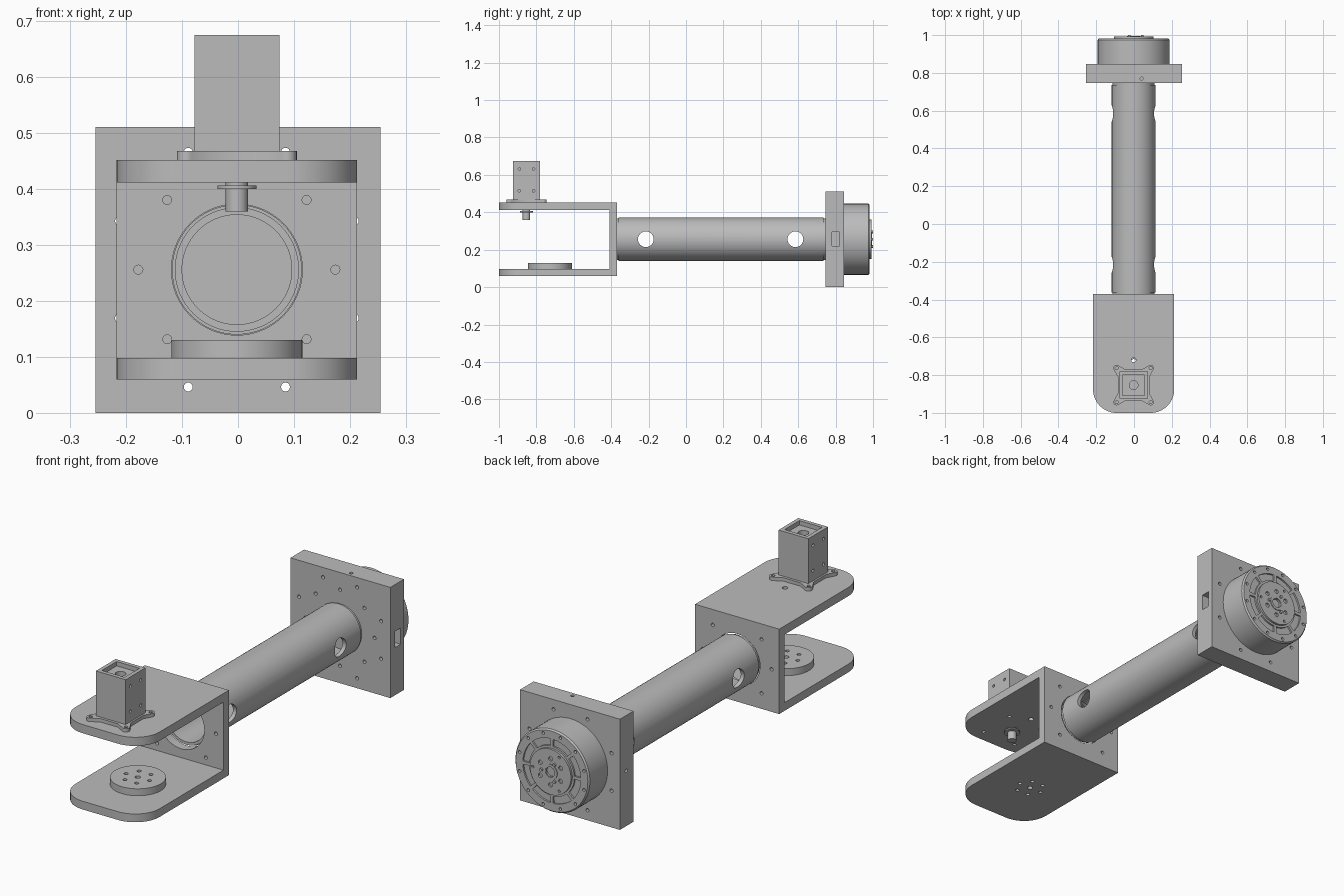
import bpy, bmesh
from math import sin, cos, pi, radians
from mathutils import Matrix, Vector

cube = bpy.data.objects.get("Cube")
if cube:
    bpy.data.objects.remove(cube, do_unlink=True)

grey = bpy.data.materials.new("machined grey")
grey.use_nodes = True
grey.diffuse_color = (0.5, 0.5, 0.5, 1)
grey.node_tree.nodes["Principled BSDF"].inputs["Base Color"].default_value = (0.5, 0.5, 0.5, 1)

CX, CZ = -0.002, 0.256          # arm axis
MY = -0.853                     # wrist motor axis
ROT = {"x": Matrix.Rotation(pi / 2, 4, "Y"), "y": Matrix.Rotation(pi / 2, 4, "X"), "z": Matrix()}


def rod(bm, axis, r, lo, hi, u, v, n=64, r2=None):
    """Cylinder along an axis from lo to hi; u, v are its other two coordinates."""
    m = (lo + hi) / 2
    pos = {"x": (m, u, v), "y": (u, m, v), "z": (u, v, m)}[axis]
    bmesh.ops.create_cone(bm, cap_ends=True, segments=n, radius1=r, radius2=r if r2 is None else r2,
                          depth=hi - lo, matrix=Matrix.Translation(pos) @ ROT[axis])


def box(bm, x, y, z):
    size = Matrix.Diagonal((x[1] - x[0], y[1] - y[0], z[1] - z[0], 1))
    mid = Vector((sum(x) / 2, sum(y) / 2, sum(z) / 2))
    bmesh.ops.create_cube(bm, size=1, matrix=Matrix.Translation(mid) @ size)


def prism(bm, pts, axis, lo, hi):
    """Extrude an outline along z (points are x, y) or y (points are x, z)."""
    put = (lambda p, t: (p[0], p[1], t)) if axis == "z" else (lambda p, t: (p[0], t, p[1]))
    face = bm.faces.new([bm.verts.new(put(p, lo)) for p in pts])
    ext = bmesh.ops.extrude_face_region(bm, geom=[face])["geom"]
    step = Vector(put((0, 0), hi - lo))
    bmesh.ops.translate(bm, vec=step, verts=[e for e in ext if isinstance(e, bmesh.types.BMVert)])
    bmesh.ops.recalc_face_normals(bm, faces=bm.faces[:])


def arc(cx, cy, r, a0, a1, n):
    angs = [radians(a0 + (a1 - a0) * i / n) for i in range(n + 1)]
    return [(cx + r * cos(a), cy + r * sin(a)) for a in angs]


def ring(r, count, start=0):
    return arc(CX, CZ, r, start, start + 360, count)[:-1]


def make(name, bm):
    mesh = bpy.data.meshes.new(name)
    bm.to_mesh(mesh)
    bm.free()
    obj = bpy.data.objects.new(name, mesh)
    bpy.context.collection.objects.link(obj)
    mesh.materials.append(grey)
    return obj


def part(name, build, cut=None):
    """Build a solid, subtract its cutters, and shade it."""
    bm = bmesh.new()
    build(bm)
    obj = make(name, bm)
    bpy.ops.object.select_all(action="DESELECT")
    obj.select_set(True)
    bpy.context.view_layer.objects.active = obj
    if cut:
        bm = bmesh.new()
        cut(bm)
        cutter = make(name + "_cutter", bm)
        cutter.hide_render = True
        mod = obj.modifiers.new("cuts", "BOOLEAN")
        mod.operation, mod.solver, mod.object, mod.use_self = "DIFFERENCE", "EXACT", cutter, True
        bpy.ops.object.modifier_apply(modifier=mod.name)
        bpy.data.objects.remove(cutter, do_unlink=True)
    bpy.ops.object.shade_smooth_by_angle(angle=radians(30))
    return obj


# Fork: two round-cornered plates and a back wall
def fork_plate(lo, hi):
    def build(bm):
        r, w = 0.125, 0.215
        pts = arc(CX - w + r, -1 + r, r, 180, 270, 14) + arc(CX + w - r, -1 + r, r, 270, 360, 14)
        prism(bm, pts + [(CX + w, -0.37), (CX - w, -0.37)], "z", lo, hi)
    return build


def upper_cuts(bm):
    rod(bm, "z", 0.012, 0.3, 0.6, CX, -0.72, 20)
    rod(bm, "z", 0.03, 0.3, 0.6, CX, MY, 32)
    for sx in (-1, 1):
        for sy in (-1, 1):
            rod(bm, "z", 0.008, 0.3, 0.6, CX + sx * 0.09, MY + sy * 0.09, 16)


def disc_holes(bm):
    rod(bm, "z", 0.012, 0, 0.2, CX, -0.727, 20)
    for x, y in arc(CX, -0.727, 0.06, 0, 360, 6)[:-1]:
        rod(bm, "z", 0.009, 0, 0.2, x, y, 16)


def wall_cuts(bm):
    rod(bm, "y", 0.117, -0.5, -0.3, CX, CZ)
    for x, z in ring(0.176, 8):
        if abs(z - CZ) < 0.15:
            rod(bm, "y", 0.008, -0.5, -0.3, x, z, 16)
    for i in range(-2, 3):
        for z in (0.08, 0.432):
            rod(bm, "y", 0.013, -0.385, -0.3, CX + i * 0.085, z, 16)


part("fork_upper_plate", fork_plate(0.412, 0.452), upper_cuts)
part("fork_lower_plate", fork_plate(0.06, 0.098), disc_holes)
part("fork_back_wall", lambda bm: box(bm, (CX - 0.215, CX + 0.215), (-0.41, -0.37), (0.06, 0.452)), wall_cuts)
part("pivot_disc", lambda bm: rod(bm, "z", 0.117, 0.098, 0.13, CX, -0.727), disc_holes)


# Wrist motor: eared flange, open-topped housing, shaft with collar
def flange(bm):
    pts = []
    for k in range(4):
        turn = Matrix.Rotation(k * pi / 2, 2)
        for p in [(0.084, -0.045), (0.084, 0.045)] + arc(0.09, 0.09, 0.017, -35, 125, 10):
            q = turn @ Vector(p)
            pts.append((q.x + CX, q.y + MY))
    prism(bm, pts, "z", 0.452, 0.468)


def flange_cuts(bm):
    for sx in (-1, 1):
        for sy in (-1, 1):
            rod(bm, "z", 0.008, 0.4, 0.5, CX + sx * 0.09, MY + sy * 0.09, 16)


def housing_cuts(bm):
    box(bm, (CX - 0.058, CX + 0.058), (MY - 0.054, MY + 0.054), (0.655, 0.7))
    rod(bm, "z", 0.023, 0.6, 0.67, CX, MY, 32)
    for y in (MY - 0.038, MY + 0.038):
        for z in (0.515, 0.632):
            rod(bm, "x", 0.007, CX + 0.065, 0.2, y, z, 16)
            rod(bm, "x", 0.007, -0.2, CX - 0.065, y, z, 16)


def shaft(bm):
    rod(bm, "z", 0.02, 0.36, 0.47, CX, MY, 32)
    rod(bm, "z", 0.035, 0.4, 0.406, CX, MY, 32)


part("wrist_motor_flange", flange, flange_cuts)
part("wrist_motor_housing",
     lambda bm: box(bm, (CX - 0.076, CX + 0.076), (MY - 0.072, MY + 0.072), (0.468, 0.675)), housing_cuts)
part("wrist_motor_shaft", shaft)


# Hollow arm tube with cross holes, seated on a collar at each end
def tube_cuts(bm):
    rod(bm, "y", 0.098, -0.5, 0.9, CX, CZ)
    for y in (-0.215, 0.585):
        rod(bm, "x", 0.042, -0.3, 0.3, y, CZ, 32)


part("arm_tube", lambda bm: rod(bm, "y", 0.116, -0.362, 0.735, CX, CZ), tube_cuts)
for name, lo, hi in (("front_collar", -0.375, -0.362), ("rear_collar", 0.735, 0.75)):
    part(name, lambda bm: rod(bm, "y", 0.111, lo, hi, CX, CZ),
         lambda bm: rod(bm, "y", 0.098, lo - 0.1, hi + 0.1, CX, CZ))


# Square mount plate with bolt circles and a side slot
def plate_cuts(bm):
    for x, z in ring(0.227, 8, 22.5):
        rod(bm, "y", 0.008, 0.7, 0.9, x, z, 16)
    for x, z in ring(0.176, 8):
        rod(bm, "y", 0.008, 0.7, 0.8, x, z, 16)
    box(bm, (0.215, 0.3), (0.78, 0.822), (0.22, 0.295))
    rod(bm, "z", 0.008, 0.49, 0.6, 0.04, 0.77, 16)
    rod(bm, "x", 0.008, -0.3, -0.235, 0.8, CZ, 16)


part("mount_plate", lambda bm: box(bm, (-0.255, 0.255), (0.747, 0.846), (0, 0.511)), plate_cuts)


# Shoulder motor: chamfered drum, recessed windows, raised hub
def drum(bm):
    rod(bm, "y", 0.19, 0.846, 0.975, CX, CZ, 72)
    rod(bm, "y", 0.184, 0.975, 0.982, CX, CZ, 72, 0.19)


def drum_cuts(bm):
    for k in range(8):
        a = 45 * k + 3
        prism(bm, arc(CX, CZ, 0.148, a, a + 39, 8) + arc(CX, CZ, 0.115, a + 39, a, 8), "y", 0.974, 1.0)
    for x, z in ring(0.17, 12, 15):
        rod(bm, "y", 0.007, 0.965, 1.1, x, z, 16)


def hub_cuts(bm):
    rod(bm, "y", 0.022, 0.984, 1.1, CX, CZ, 32)
    for x, z in ring(0.06, 6, 30):
        rod(bm, "y", 0.01, 0.984, 1.1, x, z, 16)
    for x, z in ring(0.09, 3):
        rod(bm, "y", 0.006, 0.984, 1.1, x, z, 16)


def pins(bm):
    for x, z in ring(0.045, 3):
        rod(bm, "y", 0.007, 0.98, 1.0, x, z, 16)


part("shoulder_motor_drum", drum, drum_cuts)
part("shoulder_motor_hub", lambda bm: rod(bm, "y", 0.105, 0.98, 0.992, CX, CZ), hub_cuts)
part("hub_ring", lambda bm: rod(bm, "y", 0.036, 0.98, 0.995, CX, CZ, 40),
     lambda bm: rod(bm, "y", 0.024, 0.9, 1.1, CX, CZ, 40))
part("hub_pins", pins)
